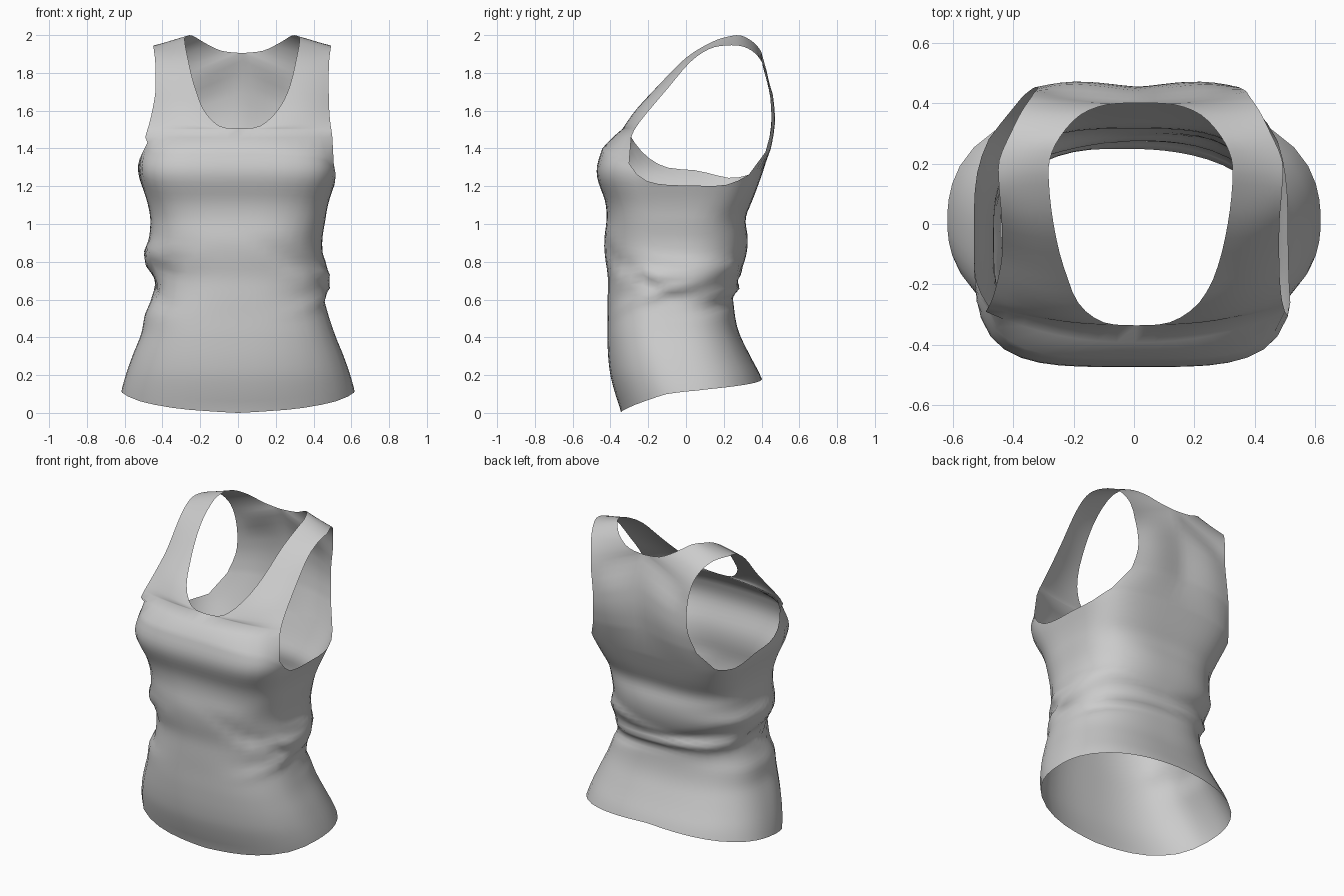
import bpy, bmesh, math

if "Cube" in bpy.data.objects:
    bpy.data.objects.remove(bpy.data.objects["Cube"])

def lerp_table(tab, v, k=1):
    """Piecewise linear lookup of column k in a table keyed by column 0."""
    if v <= tab[0][0]:
        return tab[0][k]
    for a, b in zip(tab, tab[1:]):
        if v <= b[0]:
            return a[k] + (b[k] - a[k]) * (v - a[0]) / (b[0] - a[0])
    return tab[-1][k]

def smooth_table(tab, v, k=1, r=.035):
    """Lookup averaged over a small window, which rounds the profile."""
    return sum(lerp_table(tab, v + r * d, k) for d in (-1, -.5, 0, .5, 1)) / 5

def spline(pts, cuts=3):
    """Catmull-Rom refinement of a list of equal-length tuples."""
    out = []
    for i in range(len(pts) - 1):
        p0, p1, p2 = pts[max(i - 1, 0)], pts[i], pts[i + 1]
        p3 = pts[min(i + 2, len(pts) - 1)]
        for j in range(cuts):
            t = j / cuts
            out.append(tuple(b + .5 * t * (c - a + t * (2*a - 5*b + 4*c - d + t * (3*b - a - 3*c + d)))
                             for a, b, c, d in zip(p0, p1, p2, p3)))
    return out + [pts[-1]]

# Body profile: z, half width, front y, back y, corner roundness
BODY = [(0.0, .63, -.34, .44, .85), (.1, .622, -.375, .43, .85), (.2, .595, -.402, .395, .82),
        (.3, .56, -.413, .34, .8), (.42, .51, -.417, .28, .76), (.5, .485, -.415, .26, .76),
        (.6, .458, -.415, .25, .79), (.72, .465, -.412, .28, .81), (.83, .468, -.43, .32, .78),
        (.92, .46, -.435, .33, .73), (1.03, .462, -.418, .31, .63), (1.12, .48, -.425, .35, .55),
        (1.2, .508, -.458, .38, .51), (1.27, .532, -.478, .405, .5), (1.34, .528, -.465, .43, .5),
        (1.42, .50, -.435, .45, .5)]
# Hem and yoke heights by angle from the front centre
HEM = [(0, 0), (25, .02), (50, .055), (75, .1), (100, .125), (180, .18)]
YOKE_R = [(0, 1.40), (50, 1.37), (67, 1.32), (75, 1.26), (82, 1.22), (90, 1.205),
          (100, 1.2), (115, 1.21), (135, 1.26), (180, 1.28)]
YOKE_L = [(0, 1.40), (50, 1.40), (67, 1.43), (75, 1.38), (82, 1.34), (90, 1.29),
          (100, 1.26), (115, 1.24), (135, 1.26), (180, 1.28)]
# Strap stations: inner edge xyz, outer edge xyz
CHEST = (0, -.392, 1.455, .495, -.29, 1.46)
FRONT = [(0, -.335, 1.505, .488, -.275, 1.495), (.11, -.325, 1.52, .478, -.245, 1.54),
         (.20, -.26, 1.61, .466, -.18, 1.62), (.255, -.14, 1.74, .458, -.095, 1.72),
         (.288, .0, 1.88, .460, .02, 1.855), (.303, .13, 1.96, .468, .12, 1.925),
         (.300, .215, 1.99, .468, .21, 1.945), (.265, .29, 1.998, .43, .30, 1.94)]
BACK = [(.2, .36, 1.96, .395, .37, 1.9), (.11, .395, 1.917, .365, .415, 1.83),
        (0, .40, 1.905, .35, .438, 1.75)]
BACK_LOW = [(0, .44, 1.75, .335, .45, 1.62), (0, .454, 1.58, .34, .45, 1.5),
            (0, .437, 1.42, .37, .42, 1.38)]
# Width change at the waist by height: right side, left side
WAIST = [(.42, 0, .0), (.52, .0, .015), (.62, -.005, -.005), (.66, .01, -.015), (.73, .025, -.015),
         (.79, -.015, .015), (.85, -.02, .035), (.92, -.015, .01), (1.02, .0, .0)]
# Creases: centre angle (right positive), centre z, length, thickness, slope, depth
CREASES = [(62, .72, 24, .035, -.0035, -.02), (75, .62, 30, .03, .002, .02),
           (-50, .78, 16, .04, .005, -.02), (-80, .66, 26, .04, -.003, -.015),
           (180, .66, 55, .026, .0006, .025), (150, .77, 30, .03, -.0016, .018),
           (150, .58, 40, .03, .001, -.015), (205, .74, 34, .03, .0018, -.018),
           (110, .78, 30, .03, -.001, .016), (-115, .72, 32, .035, .0022, .018),
           (25, .85, 18, .04, -.004, -.008)]
N, ROWS, TF, TB = 8, 46, 67, 135

# Column angles: front panel, side under the armhole, back panel
ANG = [TF * (i / N) ** 1.7 for i in range(N + 1)]
ANG += [90 - (90 - TF) * (1 - i / 5) ** 1.8 for i in range(1, 6)]
ANG += [90 + (TB - 90) * (i / 6) ** 1.8 for i in range(1, 7)]
ANG += [180 - (180 - TB) * (1 - i / N) ** 1.7 for i in range(1, N + 1)]
BACK_START = len(ANG) - 1 - N

def shift(z):
    return .022 * min(1, max(0, (z - 1.4) / .3))

def body_point(deg, z, side):
    w, yf, yb, p = (smooth_table(BODY, z, k) for k in (1, 2, 3, 4))
    t = math.radians(deg)
    s, c = max(0, math.sin(t)), math.cos(t)
    w += smooth_table(WAIST, z, 1 if side > 0 else 2, .015)
    # Slanted gathers around the waist
    fold = 0
    for a0, z0, length, thick, slope, depth in CREASES:
        da = (deg * side - a0 + 180) % 360 - 180
        dz = z - z0 - slope * da
        fold += depth * math.exp(-(da / length) ** 2 - (dz / thick) ** 2)
    k = 1 + fold / .4
    cy, d = (yf + yb) / 2, (yb - yf) / 2
    return (side * w * s ** p * k + shift(z),
            cy - math.copysign(abs(c) ** p, c) * d * k, z)

def strap_row(bm, st, side):
    xi, yi, zi, xo, yo, zo = st
    row = []
    for i in range(N + 1):
        s = i / N
        y = yi + (yo - yi) * s ** 2.2
        # shoulder blade fullness, fading out toward the neck
        full = min(1, max(0, (yi - .39) / .05)) * min(1, max(0, (1.9 - zi) / .15))
        y += .018 * full * math.sin(math.pi * s ** 1.3)
        z = zi + (zo - zi) * s
        row.append(bm.verts.new((side * (xi + (xo - xi) * s) + shift(z), y, z)))
    return row

def skin(bm, rows, side):
    for a, b in zip(rows, rows[1:]):
        for i in range(len(a) - 1):
            f = (a[i], a[i + 1], b[i + 1], b[i])
            bm.faces.new(f if side > 0 else f[::-1])

bm = bmesh.new()
stations = [CHEST] + spline(FRONT + BACK) + spline([BACK[-1]] + BACK_LOW)[1:]
for side in (1, -1):
    # Lower body from hem to yoke
    yoke = YOKE_R if side > 0 else YOKE_L
    rows = []
    for r in range(ROWS + 1):
        row = []
        for deg in ANG:
            h, top = lerp_table(HEM, deg), lerp_table(yoke, deg)
            row.append(bm.verts.new(body_point(deg, h + (top - h) * r / ROWS, side)))
        rows.append(row)
    skin(bm, rows, side)
    # Upper front, over the shoulder strap and down the upper back
    loop = [rows[-1][:N + 1]]
    loop += [strap_row(bm, st, side) for st in stations]
    loop.append(rows[-1][BACK_START:][::-1])
    skin(bm, loop, side)

# Join the two halves at the centre front and centre back
bmesh.ops.remove_doubles(bm, verts=bm.verts, dist=.0008)
bmesh.ops.recalc_face_normals(bm, faces=bm.faces)
mesh = bpy.data.meshes.new("tank_top")
bm.to_mesh(mesh)
bm.free()
mesh.polygons.foreach_set("use_smooth", [True] * len(mesh.polygons))
top = bpy.data.objects.new("tank_top", mesh)
bpy.context.collection.objects.link(top)
